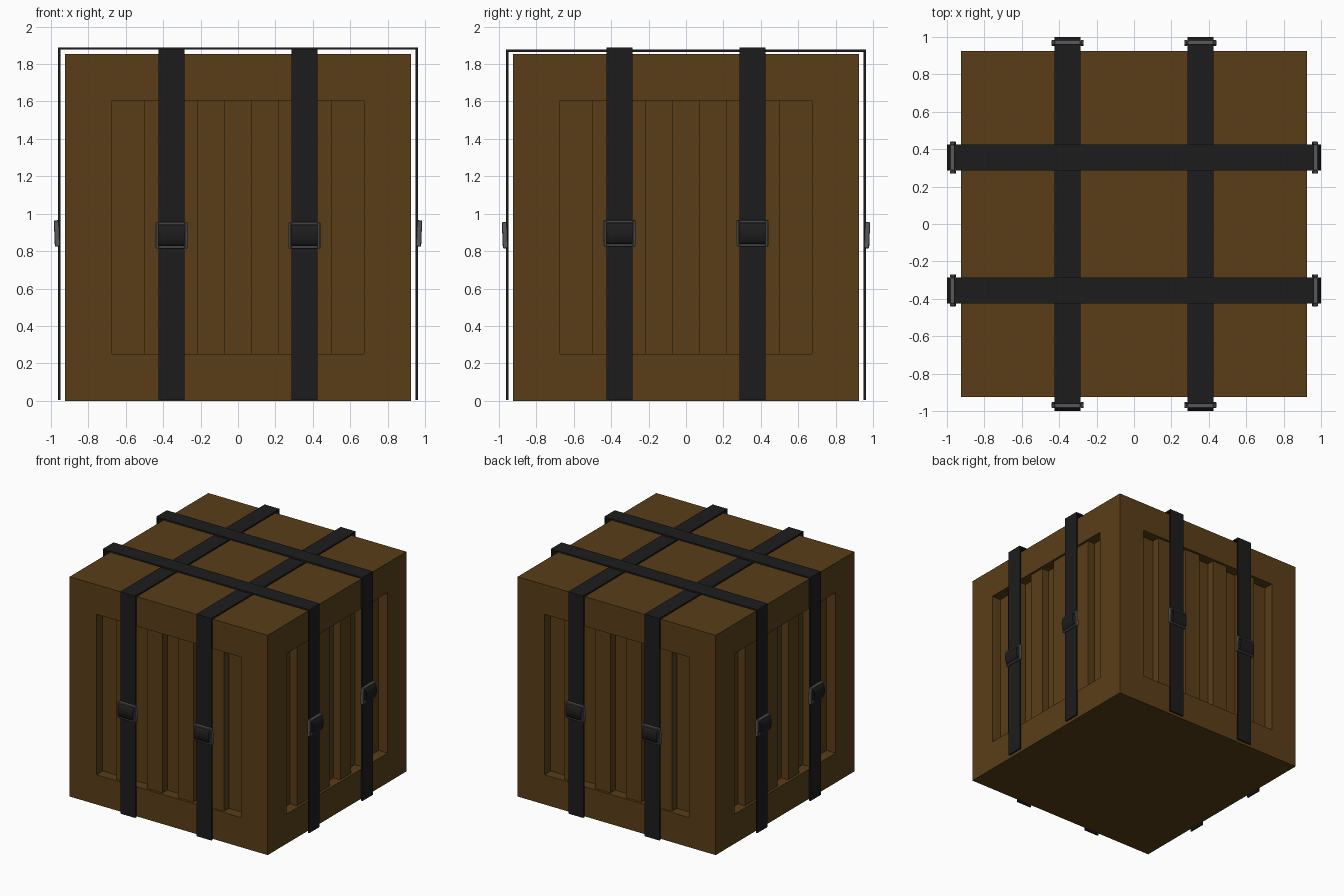
import bpy, bmesh
from math import pi, sin, cos
from mathutils import Matrix, Vector

if "Cube" in bpy.data.objects:
    bpy.data.objects.remove(bpy.data.objects["Cube"])


def material(name, rgb):
    m = bpy.data.materials.new(name)
    m.diffuse_color = (*rgb, 1)
    m.use_nodes = True
    m.node_tree.nodes["Principled BSDF"].inputs["Base Color"].default_value = m.diffuse_color
    return m


WOOD = material("wood", (0.10, 0.048, 0.009))
STRAP = material("strap_black", (0.012, 0.012, 0.012))
METAL = material("buckle_metal", (0.1, 0.1, 0.1))

HALF, TOP = 0.925, 1.855        # crate half width and height
OFFSETS = (-0.355, 0.355)       # strap positions
WIDTH = 0.14                    # strap width
SIDES = ("front", "right", "back", "left")


def finish(bm, name, mat, matrix=Matrix(), smooth=False):
    bm.transform(matrix)
    bmesh.ops.recalc_face_normals(bm, faces=bm.faces)
    for f in bm.faces:
        f.smooth = smooth
    me = bpy.data.meshes.new(name)
    bm.to_mesh(me)
    bm.free()
    me.materials.append(mat)
    ob = bpy.data.objects.new(name, me)
    bpy.context.collection.objects.link(ob)
    return ob


def box(bm, lo, hi, matrix=Matrix()):
    lo, hi = Vector(lo), Vector(hi)
    m = matrix @ Matrix.Translation((lo + hi) / 2) @ Matrix.Diagonal((*(hi - lo), 1))
    bmesh.ops.create_cube(bm, size=1, matrix=m)


def sheet(bm, profile, x0, x1):
    """Sweep an open (y, z) profile across the width x0..x1."""
    a = [bm.verts.new((x0, y, z)) for y, z in profile]
    b = [bm.verts.new((x1, y, z)) for y, z in profile]
    for i in range(len(a) - 1):
        bm.faces.new((a[i], a[i + 1], b[i + 1], b[i]))


# Crate body with a sunk panel on each of the four sides
bm = bmesh.new()
box(bm, (-HALF, -HALF, 0), (HALF, HALF, TOP))
bm.normal_update()
for f in [f for f in bm.faces if abs(f.normal.z) < 0.5]:
    n = f.normal.copy()
    bmesh.ops.inset_region(bm, faces=[f], thickness=0.25, use_even_offset=True)
    new = bmesh.ops.extrude_discrete_faces(bm, faces=[f])["faces"]
    bmesh.ops.translate(bm, verts=new[0].verts, vec=n * -0.085)
finish(bm, "crate_body", WOOD)

for k, side in enumerate(SIDES):
    turn = Matrix.Rotation(k * pi / 2, 4, "Z")

    # Raised planks inside each panel
    bm = bmesh.new()
    for c in (-0.431, -0.144, 0.144, 0.431):
        box(bm, (c - 0.072, -HALF + 0.02, 0.25), (c + 0.072, -HALF + 0.085, 1.605))
    finish(bm, side + "_planks", WOOD, turn)

    # Buckle frames, slightly tilted, with a loop of strap bulging through
    zc = 0.885 + (0.01 if k % 2 else 0)
    for i, c in enumerate(OFFSETS):
        place = turn @ Matrix.Translation((c, -0.968, zc)) @ Matrix.Rotation(0.04, 4, "X")
        bm = bmesh.new()
        w, h, t, d = 0.085, 0.07, 0.015, 0.014
        for s in (-1, 1):
            xs, zs = sorted((s * w, s * (w - t))), sorted((s * h, s * (h - t)))
            box(bm, (xs[0], -d, -h), (xs[1], d, h))
            box(bm, (-w + t, -d, zs[0]), (w - t, d, zs[1]))
        bmesh.ops.bevel(bm, geom=bm.edges[:], offset=0.003, segments=1, affect="EDGES")
        finish(bm, f"{side}_buckle_{i}", METAL, place)

        bm = bmesh.new()
        arc = [(-0.957 - 0.043 * sin(a) ** 0.7, zc - 0.062 * cos(a))
               for a in (pi * j / 12 * 0.9999 for j in range(13))]
        sheet(bm, arc, c - WIDTH / 2, c + WIDTH / 2)
        finish(bm, f"{side}_buckle_loop_{i}", STRAP, turn, smooth=True)

# Two pairs of crossing straps, the second pair lying over the first
for name, angle, top in (("lengthwise", 0, 1.878), ("crosswise", pi / 2, 1.89)):
    for i, c in enumerate(OFFSETS):
        bm = bmesh.new()
        o, t = 0.963, 0.013
        outer = [(-o, 0.004), (-o, top), (o, top), (o, 0.004)]
        inner = [(-o + t, 0.004), (-o + t, top - t), (o - t, top - t), (o - t, 0.004)]
        prof = outer + inner[::-1]
        face = bm.faces.new([bm.verts.new((c - WIDTH / 2, y, z)) for y, z in prof])
        ext = bmesh.ops.extrude_face_region(bm, geom=[face])["geom"]
        bmesh.ops.translate(bm, vec=(WIDTH, 0, 0),
                            verts=[g for g in ext if isinstance(g, bmesh.types.BMVert)])
        finish(bm, f"{name}_strap_{i}", STRAP, Matrix.Rotation(angle, 4, "Z"))
